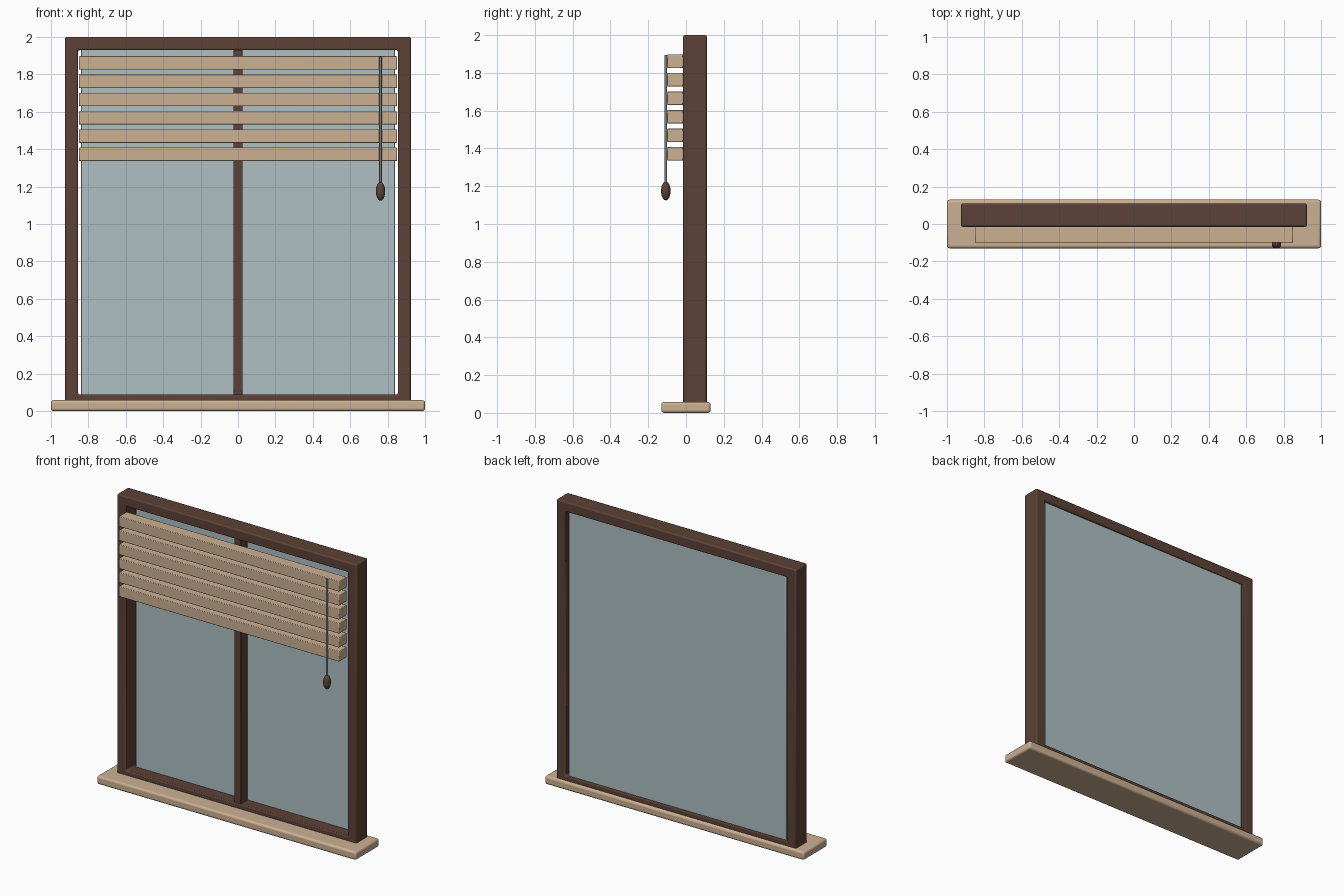
import bpy, bmesh

if "Cube" in bpy.data.objects:
    bpy.data.objects.remove(bpy.data.objects["Cube"])


def material(name, rgb):
    m = bpy.data.materials.new(name)
    m.diffuse_color = (*rgb, 1)
    m.use_nodes = True
    m.node_tree.nodes["Principled BSDF"].inputs["Base Color"].default_value = m.diffuse_color
    return m


DARK = material("dark_wood", (0.107, 0.053, 0.037))
LIGHT = material("light_wood", (0.60, 0.434, 0.29))
GLASS = material("glass", (0.43, 0.53, 0.55))
CORD = material("cord_grey", (0.2, 0.2, 0.2))


def finish(ob, name, mat, bevel=0, segments=2):
    ob.name = name
    ob.data.materials.append(mat)
    if bevel:
        b = ob.modifiers.new("bevel", "BEVEL")
        b.width, b.segments = bevel, segments
    bpy.context.view_layer.objects.active = ob
    bpy.ops.object.select_all(action="DESELECT")
    ob.select_set(True)
    bpy.ops.object.shade_smooth_by_angle()
    return ob


def box(name, x, y, z, mat, bevel=0, segments=2):
    """Box from (min, max) ranges."""
    ranges = (x, y, z)
    bpy.ops.mesh.primitive_cube_add(size=1, location=[(a + b) / 2 for a, b in ranges])
    ob = bpy.context.object
    ob.scale = [b - a for a, b in ranges]
    bpy.ops.object.transform_apply(location=False, rotation=False, scale=True)
    return finish(ob, name, mat, bevel, segments)


def ring_frame(name, half, z0, z1, wide, y0, y1, mat, bevel):
    """Rectangular frame in one piece: outer and inner loop, extruded along y."""
    bm = bmesh.new()
    loops = []
    for w in (0, wide):
        h = half - w
        loops.append([bm.verts.new((x, y0, z)) for x, z in
                      ((-h, z0 + w), (h, z0 + w), (h, z1 - w), (-h, z1 - w))])
    outer, inner = loops
    faces = [bm.faces.new((outer[i], outer[(i + 1) % 4], inner[(i + 1) % 4], inner[i]))
             for i in range(4)]
    geom = bmesh.ops.extrude_face_region(bm, geom=faces, use_keep_orig=True)["geom"]
    bmesh.ops.translate(bm, vec=(0, y1 - y0, 0),
                        verts=[g for g in geom if isinstance(g, bmesh.types.BMVert)])
    bmesh.ops.recalc_face_normals(bm, faces=bm.faces)
    me = bpy.data.meshes.new(name)
    bm.to_mesh(me)
    bm.free()
    ob = bpy.data.objects.new(name, me)
    bpy.context.collection.objects.link(ob)
    return finish(ob, name, mat, bevel)


# Sill, frame, mullion and pane
box("sill", (-1, 1), (-0.13, 0.13), (0, 0.058), LIGHT, 0.014, 3)
ring_frame("window_frame", 0.925, 0.018, 2.0, 0.07, -0.015, 0.11, DARK, 0.009)
box("mullion", (-0.025, 0.025), (-0.005, 0.072), (0.08, 1.94), DARK, 0.004)
box("glass_pane", (-0.84, 0.84), (0.07, 0.095), (0.07, 1.945), GLASS, 0.004)

# Blind slats
for i in range(6):
    top = 1.897 - i * 0.0977
    box(f"blind_slat_{i + 1}", (-0.85, 0.85), (-0.1, -0.015), (top - 0.072, top), LIGHT, 0.004)

# Pull cord and knob
bpy.ops.mesh.primitive_cylinder_add(vertices=12, radius=0.007, depth=0.695,
                                    location=(0.762, -0.107, 1.5475))
finish(bpy.context.object, "pull_cord", CORD)
bpy.ops.mesh.primitive_uv_sphere_add(segments=20, ring_count=12, radius=1,
                                     location=(0.762, -0.107, 1.175))
knob = bpy.context.object
knob.scale = (0.025, 0.025, 0.05)
bpy.ops.object.transform_apply(location=False, rotation=False, scale=True)
finish(knob, "pull_knob", DARK)
